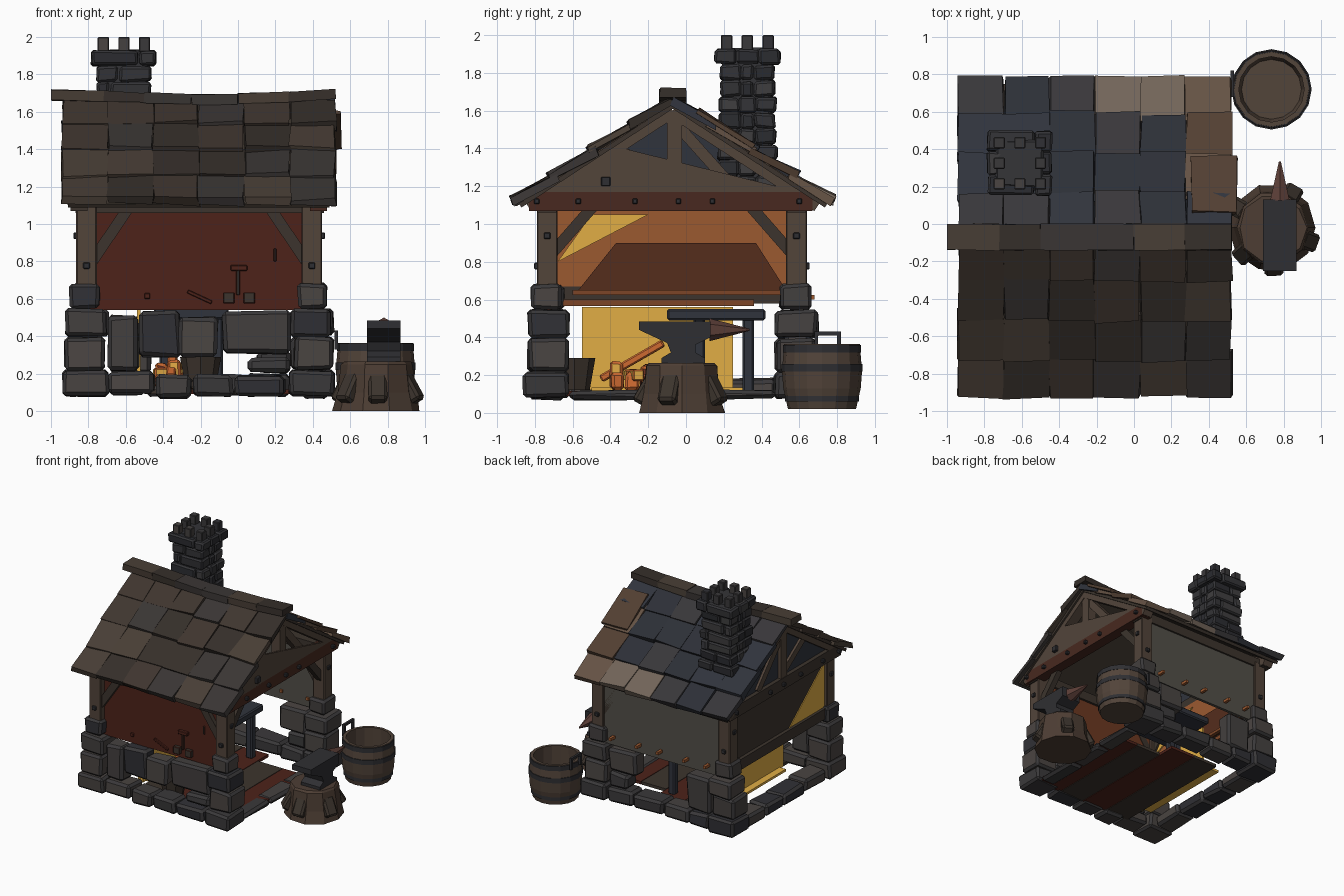
import bpy, bmesh, math, random
from mathutils import Matrix, Vector

if "Cube" in bpy.data.objects:
    bpy.data.objects.remove(bpy.data.objects["Cube"])

random.seed(4)
R = random.uniform
STONE = [(.042, .040, .042), (.058, .052, .050), (.030, .030, .036), (.07, .06, .055)]
SOOT = [(.034, .034, .038), (.05, .048, .05), (.024, .025, .03)]
BROWN = [(.050, .036, .028), (.036, .028, .023), (.065, .048, .036), (.042, .036, .034)]
SLATE = [(.030, .034, .046), (.040, .038, .042), (.026, .029, .038)]
TAN = [(.13, .085, .058), (.17, .13, .10), (.085, .05, .032)]
WOOD = [(.085, .058, .042)]
BARK = [(.075, .048, .034)]
DARK = [(.045, .034, .026)]
IRON = [(.028, .028, .032)]
RED = [(.075, .016, .010)]
ORANGE = [(.33, .10, .03)]
GLOW = [(.75, .42, .06)]
EMBER = [(.6, .14, .03), (.75, .4, .06), (.15, .03, .015)]


def finish(name, bm, colors):
    bmesh.ops.recalc_face_normals(bm, faces=bm.faces)
    me = bpy.data.meshes.new(name)
    bm.to_mesh(me)
    bm.free()
    for c in colors:
        key = "paint_%d_%d_%d" % tuple(int(v * 1000) for v in c)
        m = bpy.data.materials.get(key) or bpy.data.materials.new(key)
        m.diffuse_color = (*c, 1)
        m.use_nodes = True
        m.node_tree.nodes["Principled BSDF"].inputs["Base Color"].default_value = m.diffuse_color
        me.materials.append(m)
    ob = bpy.data.objects.new(name, me)
    bpy.context.collection.objects.link(ob)


def blocks(name, mats, colors, bevel=0.0, jit=0.0):
    """One object made of unit cubes placed by matrices."""
    bm = bmesh.new()
    for m in mats:
        vs = bmesh.ops.create_cube(bm, size=1, matrix=m)['verts']
        mi = random.randrange(len(colors))
        for f in {f for v in vs for f in v.link_faces}:
            f.material_index = mi
        for v in vs:
            v.co += Vector((R(-jit, jit), R(-jit, jit), R(-jit, jit)))
        if bevel:
            es = list({e for v in vs for e in v.link_edges})
            bmesh.ops.bevel(bm, geom=es, offset=bevel, segments=1, affect='EDGES', profile=.5)
    finish(name, bm, colors)


def box(x0, x1, y0, y1, z0, z1):
    return (Matrix.Translation(((x0 + x1) / 2, (y0 + y1) / 2, (z0 + z1) / 2))
            @ Matrix.Diagonal((x1 - x0, y1 - y0, z1 - z0, 1)))


def bar(p, q, w, h):
    """Box running from p to q, w wide sideways and h thick."""
    p, q = Vector(p), Vector(q)
    d = (q - p).normalized()
    s = Vector((0, 0, 1)).cross(d)
    s = s.normalized() if s.length > .01 else Vector((0, 1, 0))
    rot = Matrix((d, s, d.cross(s))).transposed().to_4x4()
    return Matrix.Translation((p + q) / 2) @ rot @ Matrix.Diagonal(((q - p).length, w, h, 1))


def lathe(name, prof, at, n, colors, jit=0.0, caps=True):
    bm = bmesh.new()
    rings = [[bm.verts.new((at[0] + (r + R(-jit, jit)) * math.cos(math.tau * i / n),
                            at[1] + (r + R(-jit, jit)) * math.sin(math.tau * i / n), z))
              for i in range(n)] for r, z in prof]
    for a, b in zip(rings, rings[1:]):
        for i in range(n):
            bm.faces.new((a[i], a[(i + 1) % n], b[(i + 1) % n], b[i]))
    if caps:
        bm.faces.new(rings[0])
        bm.faces.new(rings[-1])
    finish(name, bm, colors)


def prism(name, pts, x0, x1, colors):
    """Outline in (y, z) pushed along x."""
    bm = bmesh.new()
    f = bm.faces.new([bm.verts.new((x0, y, z)) for y, z in pts])
    ext = bmesh.ops.extrude_face_region(bm, geom=[f])['geom']
    bmesh.ops.translate(bm, verts=[v for v in ext if isinstance(v, bmesh.types.BMVert)], vec=(x1 - x0, 0, 0))
    finish(name, bm, colors)


def row(x0, x1, n, make):
    """Uneven run of n stones between x0 and x1."""
    cuts = [x0 + (x1 - x0) * (i + (R(-.2, .2) if 0 < i < n else 0)) / n for i in range(n + 1)]
    return [make(a + .004, b - .004) for a, b in zip(cuts, cuts[1:])]


# Roof: deck plus four overlapping rows of shingles on each slope
RY, RZ = -.07, 1.655
decks = []
tiles = {"front": [], "back": [], "back_pale": [bar((.43, .06, 1.60), (.43, .36, 1.41), .24, .03)]}
for side, ey in (("front", -.92), ("back", .785)):
    at = lambda t, dz=0: (RY + (ey - RY) * t, RZ + (1.10 - RZ) * t + dz)
    decks.append(bar((-.21, *at(0, -.03)), (-.21, *at(.95, -.03)), 1.4, .025))
    edges = [0, .27, .52, .77, 1]
    for k, (a, b) in enumerate(zip(edges, edges[1:])):
        for i in range(6):
            x = -.94 + .2435 * (i + .5)
            pale = side == "back" and (i == 5 and k or i > 2 and k == 3)
            tiles["back_pale" if pale else side].append(
                bar((x, *at(max(a - .05, 0), -.005)), (x, *at(b + R(-.01, .005), .022 + R(-.01, .01))), .242, .042))
blocks("roof_deck", decks, DARK)
blocks("front_shingles", tiles["front"], BROWN, jit=.01)
blocks("back_shingles", tiles["back"], SLATE, jit=.01)
blocks("back_pale_shingles", tiles["back_pale"], TAN, jit=.008)
xs, zs = [-1, -.72, -.5, -.25, 0, .27, .52], [1.69, 1.685, 1.675, 1.665, 1.67, 1.68, 1.695]
blocks("ridge_beam", [bar((xs[i], RY, zs[i]), (xs[i + 1], RY, zs[i + 1]), .14, .055) for i in range(6)], BROWN, jit=.004)

# Chimney: core, staggered courses and little crown stones
CX, CY = -.61, .325
cs = [box(CX - .13, CX + .13, CY - .13, CY + .13, 1.15, 1.93)]
z = 1.17
for k in range(9):
    h, t = .0845, .11
    o = .172 if k == 8 else .15 + R(-.01, .012)
    s = R(-.08, .08)
    for sg in (-1, 1):
        e = sorted((CY + sg * (o - t), CY + sg * o))
        cs += [box(CX - o, CX + s - .003, *e, z, z + h - .004), box(CX + s + .003, CX + o, *e, z, z + h - .004)]
        e = sorted((CX + sg * (o - t), CX + sg * o))
        cs.append(box(*e, CY - o + t, CY + o - t, z, z + h - .004))
    z += h
blocks("chimney_stones", cs, SOOT, .012, .007)
blocks("chimney_crown", [box(CX + i * .11 - .03, CX + i * .11 + .03, CY + j * .11 - .03, CY + j * .11 + .03, 1.92, 2.0)
                         for i in (-1, 0, 1) for j in (-1, 0, 1) if i or j], STONE, .005)

# Corner stone stacks, posts and bolts
PX, PY = (-.81, .395), (-.735, .585)
stack, posts, bolts = [], [], []
for x in PX:
    for y in PY:
        for z0, z1, r in ((.08, .22, .12), (.22, .40, .105), (.40, .55, .11), (.55, .685, .08)):
            dx, dy = R(-.012, .012), R(-.012, .012)
            stack.append(box(x - r + dx, x + r + dx, y - r + dy, y + r + dy, z0, z1 - .004))
        posts.append(box(x - .055, x + .055, y - .055, y + .055, .6, 1.1))
        sx, sy = (1 if x > 0 else -1), (1 if y > 0 else -1)
        bolts.append(box(x - .018, x + .018, y + sy * .06 - .01, y + sy * .06 + .01, .76, .795))
        bolts.append(box(x + sx * .06 - .01, x + sx * .06 + .01, y - .018, y + .018, .92, .955))
blocks("corner_stones", stack, STONE, .018, .008)
blocks("corner_posts", posts, WOOD, .006)

# Low stone walls: footing all round, upper stones at the front and part of the back
low = row(-.70, .25, 4, lambda a, b: box(a, b, -.83, -.65, .08 + R(-.01, .02), .20 + R(-.01, .01)))
low += row(-.70, .28, 4, lambda a, b: box(a, b, .50, .68, .08, .20))
low += row(-.62, .48, 4, lambda a, b: box(-.92, -.74, a, b, .08, .18))
low += row(-.62, .48, 3, lambda a, b: box(.34, .48, a, b, .07, .12))
low += [box(-.70, -.53, -.81, -.67, .22, .51), box(-.53, -.31, -.81, -.67, .29, .54), box(-.31, -.11, -.82, -.68, .29, .50),
        box(-.08, .28, -.81, -.68, .31, .53), box(.05, .28, -.80, -.68, .20, .29)]
low += [box(-.69, -.46, .52, .66, .20, .50), box(.02, .28, .52, .66, .33, .53), box(.10, .28, .52, .66, .20, .32)]
blocks("low_stone_walls", low, STONE, .02, .01)

# Wall panels, plates, braces and rails
blocks("back_wall", [box(-.79, .38, .595, .62, .54, 1.1)], [(.085, .078, .066)])
blocks("front_wall_outside", [box(-.79, .38, -.735, -.72, .54, 1.1)], RED)
blocks("front_wall_inside", [box(-.79, .38, -.718, -.705, .54, 1.1)], [(.15, .04, .015)])
blocks("left_wall_outside", [box(-.84, -.82, -.7, .56, .62, 1.1)], DARK)
blocks("left_wall_inside", [box(-.818, -.80, -.7, .56, .62, 1.1)], ORANGE)
prism("left_hood_panel", [(-.57, .65), (-.37, .9), (.37, .9), (.53, .65)], -.80, -.785, [(.09, .026, .012)])
prism("left_glow_outside", [(-.67, 1.05), (-.67, .67), (-.2, .67)], -.846, -.838, GLOW)
prism("left_glow_inside", [(-.68, .8), (-.5, 1.05), (-.2, 1.05)], -.80, -.79, GLOW)
frame = []
for y in PY:
    frame.append(box(-.87, .46, y - .05, y + .05, 1.06, 1.14))
    for x, s in ((PX[0], 1), (PX[1], -1)):
        frame.append(bar((x + s * .03, y, .80), (x + s * .22, y, 1.08), .07, .06))
for x in PX:
    for y, s in ((PY[0], 1), (PY[1], -1)):
        frame.append(bar((x, y + s * .03, .85), (x, y + s * .24, 1.09), .05, .06))
blocks("wall_frame", frame, DARK)
blocks("left_sill", [box(-.87, -.80, -.69, .54, .58, .67)], DARK)
blocks("left_rails", [box(-.78, -.75, -.65, .36, .565, .60), box(-.76, -.73, -.6, .5, .625, .65)], [(.2, .06, .02)])

# Gables: tie beam, rafters, king post and struts at each end
for name, x, s in (("right", .43, 1), ("left", -.85, -1)):
    blocks(name + "_tie_beam", [box(x - .045, x + .045, -.83, .67, 1.07, 1.17)], [(.065, .022, .014)] if s > 0 else DARK)
    g = [bar((x, RY, 1.60), (x, -.84, 1.10), .09, .075), bar((x, RY, 1.60), (x, .70, 1.10), .09, .075),
         box(x - .04, x + .04, RY - .03, RY + .05, 1.15, 1.6),
         bar((x, RY, 1.2), (x, -.36, 1.40), .06, .06), bar((x, RY, 1.55), (x, .27, 1.17), .06, .06)]
    blocks(name + "_gable_frame", g, WOOD)
    for y in (-.79, -.57, -.27, -.04, .14, .6):
        bolts.append(box(x + s * .055 - .015, x + s * .055 + .015, y - .014, y + .014, 1.105, 1.135))
prism("right_gable_board", [(-.80, 1.16), (-.33, 1.40), (.60, 1.17)], .455, .475, WOOD)
prism("left_gable_board", [(-.82, 1.12), (RY, 1.60), (.66, 1.12)], -.86, -.84, SLATE[:1])
bolts.append(box(.47, .50, -.45, -.40, 1.20, 1.25))
blocks("iron_bolts", bolts, IRON, .005)

# Pegs through the back wall and tools hung on the front wall
blocks("wall_pegs", [box(x - .012, x + .012, .58, .68, .60, .624) for x in (-.65, -.45, -.2, 0, .25)], ORANGE)
tools = [bar((-.27, -.75, .64), (-.14, -.75, .58), .02, .02), box(-.01, .01, -.76, -.735, .62, .78),
         box(-.04, .05, -.765, -.735, .75, .78), box(-.08, -.02, -.77, -.735, .575, .635),
         box(.03, .09, -.77, -.735, .575, .635), box(.19, .205, -.75, -.735, .8, .87), box(-.5, -.47, -.75, -.735, .6, .63)]
blocks("hung_tools", tools, RED + DARK, .004)

# Floor and forge with glowing panel and coals
blocks("floor_slabs", [box(-.5 + i * .24, -.265 + i * .24, -.68, .45 if i < 2 else .3, .09, .115) for i in range(4)], DARK + RED)
blocks("forge_glow", [box(-.54, -.52, -.55, .25, .12, .56), box(-.60, -.5, -.5, .36, .115, .135)], GLOW)
blocks("forge_logs", [bar((-.36, -.45, .18), (-.34, -.12, .37), .05, .04), bar((-.45, -.3, .2), (-.2, -.25, .2), .06, .06)], EMBER, .008)
blocks("forge_coals", [box(x, x + .07, y, y + .07, .12, .12 + R(.06, .15)) for x in (-.44, -.37, -.3) for y in (-.4, -.32, -.24)],
       EMBER, .015, .01)
lathe("quench_tub", [(.08, .12), (.11, .29), (.095, .29), (.08, .16)], (-.2, -.59), 8, DARK)
blocks("work_slab", [box(-.45, -.05, -.1, .42, .49, .55), box(-.42, -.36, .04, .10, .11, .5), box(-.14, -.08, .3, .36, .11, .5)],
       SLATE[:1], .01)

# Stump with roots
SX, SY = .74, -.02
lathe("stump", [(.235, 0), (.21, .1), (.195, .25), (.18, .265)], (SX, SY), 10, BARK, .008)
roots = []
for a in (60, 150, 222, 272, 340):
    c, s = math.cos(math.radians(a)), math.sin(math.radians(a))
    roots.append(bar((SX + .15 * c, SY + .15 * s, .19), (SX + .23 * c, SY + .23 * s, .05), .10, .08))
blocks("stump_roots", roots, DARK, .015)

# Anvil with horn
prism("anvil_body", [(-.13, .26), (.10, .26), (.10, .29), (.05, .32), (.05, .36), (.13, .40), (.13, .485),
                     (-.25, .485), (-.25, .44), (-.10, .37), (-.08, .32), (-.13, .29)], .69, .87, IRON)
bm = bmesh.new()
bmesh.ops.create_cone(bm, cap_ends=True, segments=6, radius1=.06, radius2=.006, depth=.21,
                      matrix=Matrix.Translation((.78, .23, .44)) @ Matrix.Rotation(-math.pi / 2, 4, 'X'))
finish("anvil_horn", bm, [(.11, .05, .04)])

# Water barrel with hoops and handle
B = (.735, .72)
lathe("barrel_staves", [(.18, .02), (.205, .13), (.212, .22), (.20, .365), (.175, .365), (.18, .2), (.16, .1)], B, 16, WOOD)
for i, (z0, r) in enumerate(((.06, .196), (.22, .215), (.32, .207))):
    lathe("barrel_hoop_%d" % (i + 1), [(r - .01, z0), (r, z0), (r, z0 + .04), (r - .01, z0 + .04)], B, 16, IRON, caps=False)
blocks("barrel_handle", [bar((.525, .69, .33), (.525, .69, .42), .02, .02), bar((.525, .81, .33), (.525, .81, .42), .02, .02),
                         bar((.525, .68, .42), (.525, .82, .42), .02, .02)], IRON)
